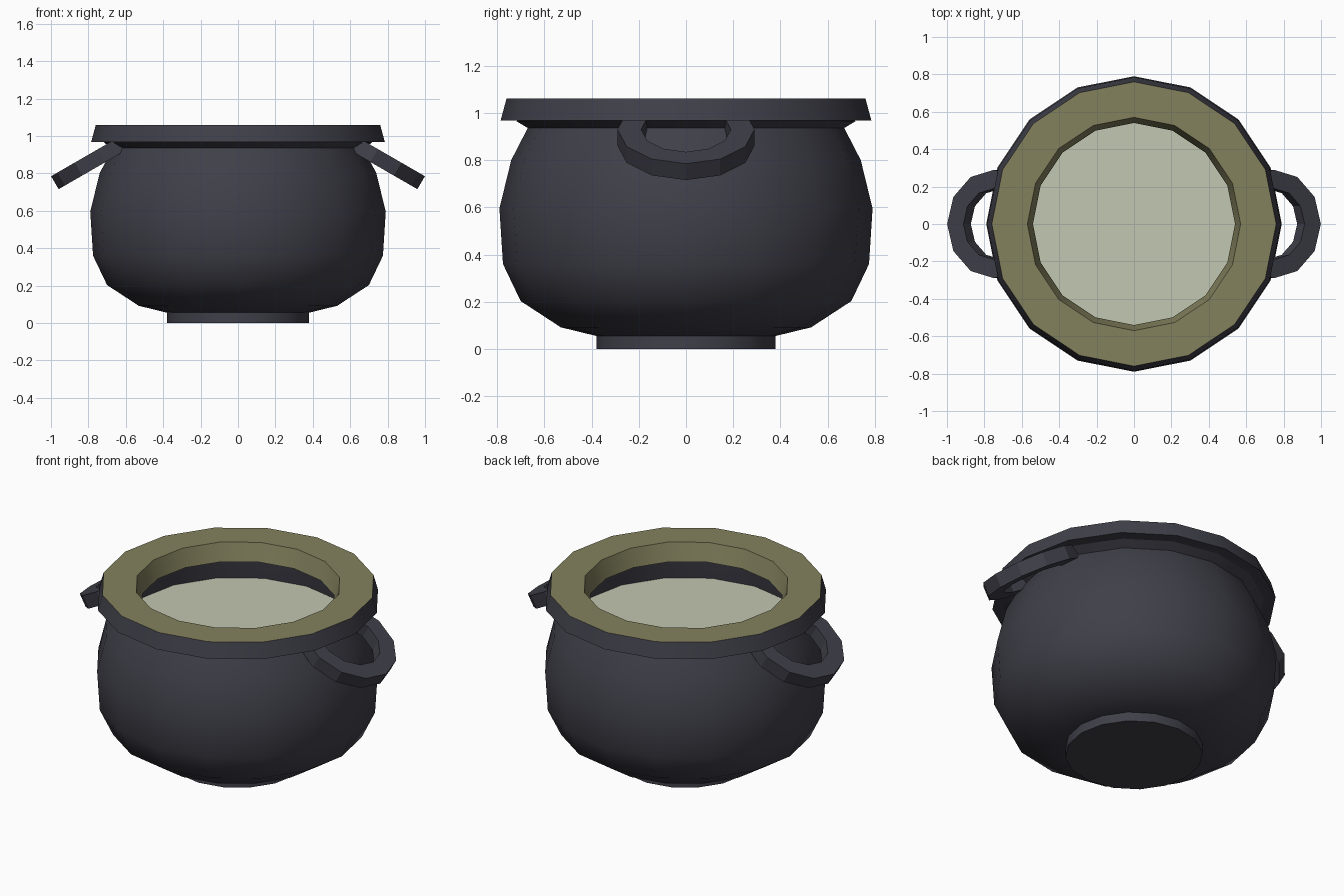
import bpy, math

if "Cube" in bpy.data.objects:
    bpy.data.objects.remove(bpy.data.objects["Cube"])

SIDES = 16


def material(name, rgb):
    m = bpy.data.materials.new(name)
    m.diffuse_color = (*rgb, 1)
    m.use_nodes = True
    m.node_tree.nodes["Principled BSDF"].inputs["Base Color"].default_value = m.diffuse_color
    return m


iron = material("dark_iron", (0.05, 0.05, 0.067))
olive = material("olive", (0.23, 0.22, 0.11))
pale = material("pale_liquid", (0.54, 0.57, 0.44))


def make(name, verts, faces, mats, indices=None, angle=40):
    me = bpy.data.meshes.new(name)
    me.from_pydata(verts, [], faces)
    for m in mats:
        me.materials.append(m)
    if indices:
        me.polygons.foreach_set("material_index", indices)
    ob = bpy.data.objects.new(name, me)
    bpy.context.collection.objects.link(ob)
    bpy.ops.object.select_all(action='DESELECT')
    ob.select_set(True)
    bpy.context.view_layer.objects.active = ob
    bpy.ops.object.mode_set(mode='EDIT')
    bpy.ops.mesh.select_all(action='SELECT')
    if len(faces) > 1:
        bpy.ops.mesh.normals_make_consistent(inside=False)
    bpy.ops.object.mode_set(mode='OBJECT')
    bpy.ops.object.shade_smooth_by_angle(angle=math.radians(angle))
    return ob


def lathe(name, profile, mats, seg_mats=None, loop=False, caps=()):
    """Spin (radius, z) points around z; caps lists profile rows to fill."""
    verts = [(r * math.cos(2 * math.pi * i / SIDES), r * math.sin(2 * math.pi * i / SIDES), z)
             for r, z in profile for i in range(SIDES)]
    n = len(profile)
    faces, idx = [], []
    for k in range(n if loop else n - 1):
        a, b = k * SIDES, (k + 1) % n * SIDES
        for i in range(SIDES):
            j = (i + 1) % SIDES
            faces.append((a + i, a + j, b + j, b + i))
            idx.append(seg_mats[k] if seg_mats else 0)
    for c in caps:
        faces.append([c * SIDES + i for i in range(SIDES)])
        idx.append(0)
    return make(name, verts, faces, mats, idx)


# Foot disc
lathe("foot", [(0.38, 0), (0.38, 0.06)], [iron], caps=(0, 1))

# Round belly: outer wall, neck flare, then inner wall down to a floor under the liquid
lathe("pot_body", [(0.37, 0.053), (0.53, 0.092), (0.70, 0.203), (0.775, 0.36), (0.79, 0.595),
                   (0.74, 0.80), (0.67, 0.936), (0.72, 0.966), (0.64, 0.966),
                   (0.645, 0.92), (0.67, 0.77)], [iron], caps=(0, 10))

# Rim: olive on the top and inner wall, dark outside and below
lathe("rim", [(0.785, 0.968), (0.76, 1.06), (0.57, 1.06), (0.54, 0.953), (0.66, 0.953),
              (0.72, 0.968)], [iron, olive], seg_mats=[0, 1, 1, 0, 0, 0], loop=True)

# Liquid surface
lathe("liquid", [(0.66, 0.78), (0.66, 0.80)], [pale], caps=(0, 1))


# Drooping ring handles, square section, tilted 30 degrees down
def handle(name, side):
    verts, faces = [], []
    tilt = math.radians(30)
    steps = [math.radians(a) for a in range(-120, 121, 30)]
    for a in steps:
        for r, h in ((0.29, 0), (0.29, -0.08), (0.19, -0.08), (0.19, 0)):
            s, y = r * math.cos(a), r * math.sin(a)
            x = 0.748 + s * math.cos(tilt) + h * math.sin(tilt)
            z = 0.93 - s * math.sin(tilt) + h * math.cos(tilt)
            verts.append((side * x, side * y, z))
    n = len(steps)
    for k in range(n - 1):
        for i in range(4):
            j = (i + 1) % 4
            faces.append((4 * k + i, 4 * k + j, 4 * k + 4 + j, 4 * k + 4 + i))
    faces += [(0, 1, 2, 3), tuple(4 * (n - 1) + i for i in range(4))]
    make(name, verts, faces, [iron], angle=20)


handle("right_handle", 1)
handle("left_handle", -1)
